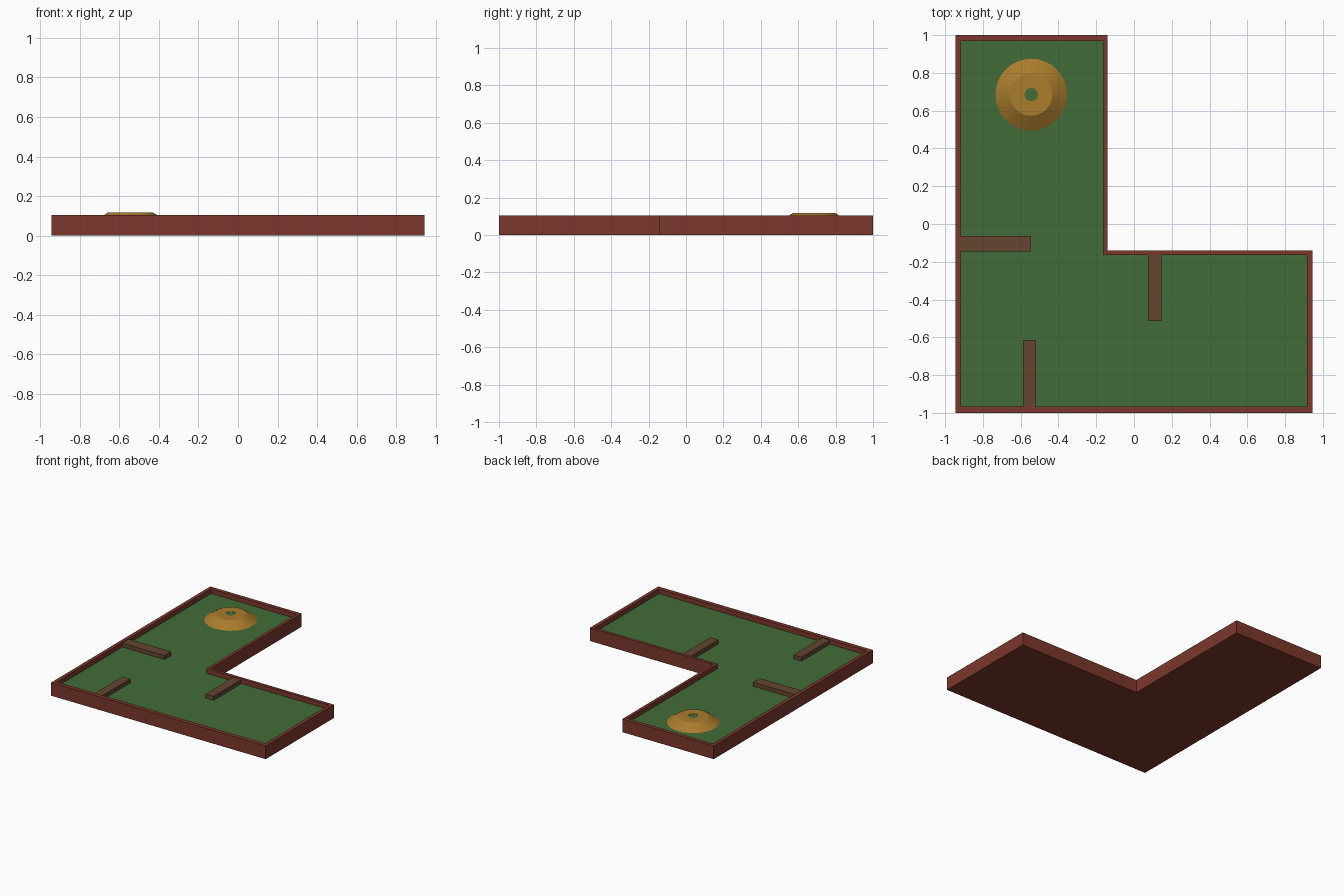
import bpy, bmesh, math

if "Cube" in bpy.data.objects:
    bpy.data.objects.remove(bpy.data.objects["Cube"])

WALL_TOP, FELT = 0.105, 0.068
CUP = (-0.544, 0.685)


def material(name, rgb):
    m = bpy.data.materials.new(name)
    m.diffuse_color = (*rgb, 1)
    m.use_nodes = True
    m.node_tree.nodes["Principled BSDF"].inputs["Base Color"].default_value = m.diffuse_color
    return m


BRICK = material("brick_red", (0.2, 0.04, 0.025))
GREEN = material("felt_green", (0.055, 0.15, 0.04))
BROWN = material("obstacle_brown", (0.125, 0.06, 0.03))
SAND = material("mound_tan", (0.4, 0.2, 0.025))


def finish(name, bm, mat):
    bmesh.ops.recalc_face_normals(bm, faces=bm.faces)
    me = bpy.data.meshes.new(name)
    bm.to_mesh(me)
    bm.free()
    me.materials.append(mat)
    ob = bpy.data.objects.new(name, me)
    bpy.context.collection.objects.link(ob)
    return ob


def l_shape(x0, x1, y0, y1, corner):
    return [(x0, y0), (x1, y0), (x1, corner), (corner, corner), (corner, y1), (x0, y1)]


def ring(bm, pts, z):
    return [bm.verts.new((x, y, z)) for x, y in pts]


def bridge(bm, a, b):
    for i in range(len(a)):
        j = (i + 1) % len(a)
        bm.faces.new((a[i], a[j], b[j], b[i]))


# L-shaped base with raised border
outer = l_shape(-0.944, 0.944, -1.0, 1.0, -0.14)
inner = l_shape(-0.916, 0.916, -0.967, 0.97, -0.164)
bm = bmesh.new()
rings = [ring(bm, outer, 0), ring(bm, outer, WALL_TOP),
         ring(bm, inner, WALL_TOP), ring(bm, inner, FELT - 0.01)]
for a, b in zip(rings, rings[1:]):
    bridge(bm, a, b)
bm.faces.new(rings[0])
bm.faces.new(rings[-1])
finish("border_base", bm, BRICK)

# Green playing surface
bm = bmesh.new()
low, high = ring(bm, inner, FELT - 0.01), ring(bm, inner, FELT)
bridge(bm, low, high)
bm.faces.new(low)
bm.faces.new(high)
finish("felt", bm, GREEN)


# Barrier blocks
def block(name, x0, x1, y0, y1):
    bm = bmesh.new()
    pts = [(x0, y0), (x1, y0), (x1, y1), (x0, y1)]
    a, b = ring(bm, pts, FELT - 0.005), ring(bm, pts, 0.1)
    bridge(bm, a, b)
    bm.faces.new(a)
    bm.faces.new(b)
    finish(name, bm, BROWN)


block("left_barrier", -0.916, -0.545, -0.146, -0.063)
block("front_barrier", -0.588, -0.518, -0.967, -0.613)
block("right_barrier", 0.073, 0.145, -0.513, -0.164)


# Mound with a flat top around the hole
def circle(r, n=32):
    return [(CUP[0] + r * math.cos(2 * math.pi * i / n),
             CUP[1] + r * math.sin(2 * math.pi * i / n)) for i in range(n)]


bm = bmesh.new()
profile = [(0.193, FELT - 0.002), (0.112, 0.118), (0.035, 0.118), (0.035, 0.108)]
rings = [ring(bm, circle(r), z) for r, z in profile]
for a, b in zip(rings, rings[1:]):
    bridge(bm, a, b)
finish("mound", bm, SAND)

# Green cup in the hole
bm = bmesh.new()
bm.faces.new(ring(bm, circle(0.035), 0.116))
finish("cup", bm, GREEN)
